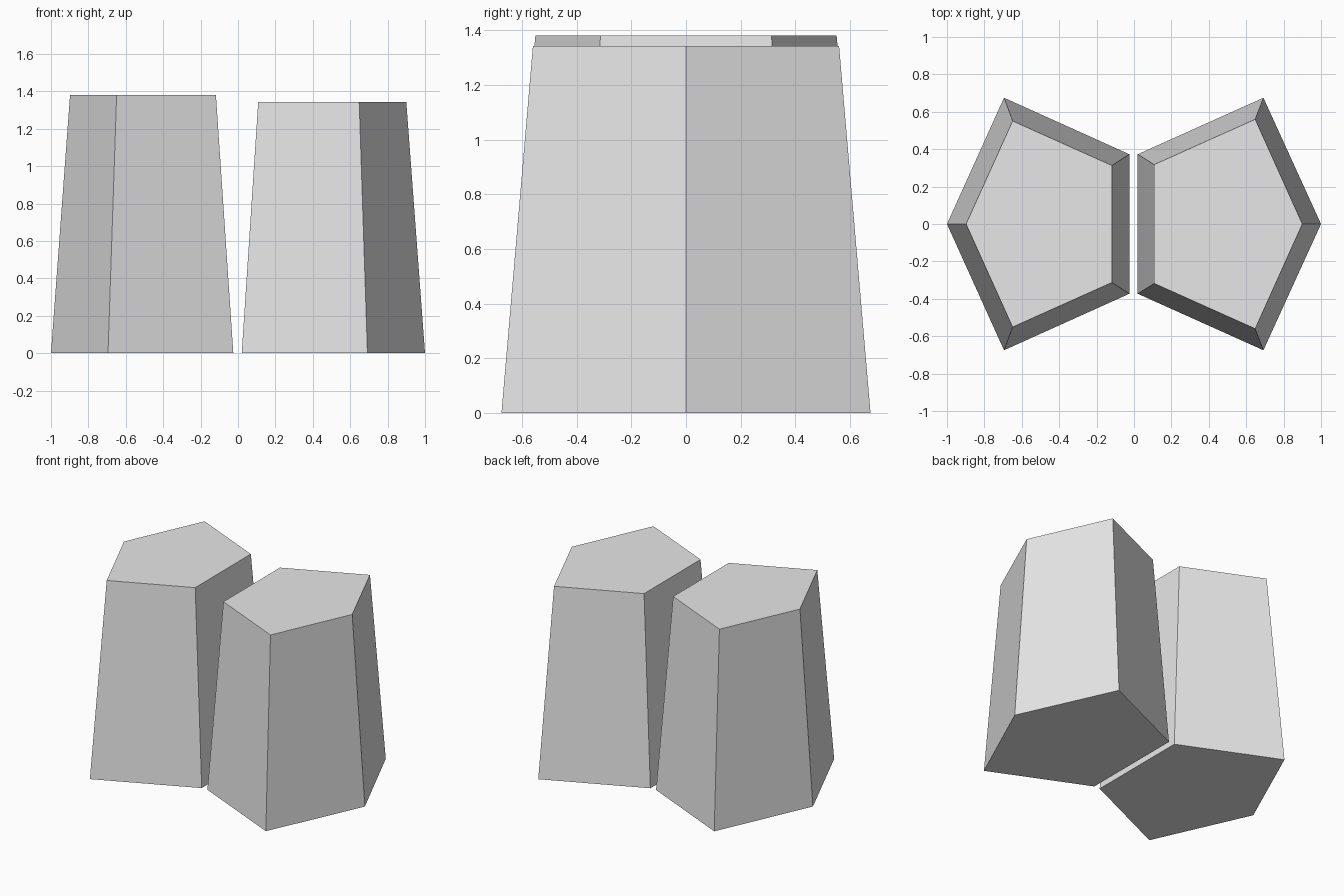
import bpy
import bmesh

cube = bpy.data.objects.get("Cube")
if cube:
    bpy.data.objects.remove(cube, do_unlink=True)

# One plain stone grey
GREY = (0.8, 0.8, 0.8, 1.0)
stone = bpy.data.materials.new("stone_grey")
stone.use_nodes = True
stone.diffuse_color = GREY
stone.node_tree.nodes["Principled BSDF"].inputs["Base Color"].default_value = GREY


def pentagon(side, tip, shoulder, inner):
    """Outline symmetric in y; side is -1 or +1 along x."""
    (sx, sy), (ix, iy) = shoulder, inner
    half = [(tip, 0), (sx, sy), (ix, iy), (ix, -iy), (sx, -sy)]
    return [(side * x, y) for x, y in half]


def column(name, base, top, height):
    """Tapered column between two outlines."""
    bm = bmesh.new()
    low = [bm.verts.new((x, y, 0)) for x, y in base]
    high = [bm.verts.new((x, y, height)) for x, y in top]
    bm.faces.new(low)
    bm.faces.new(high)
    n = len(low)
    for i in range(n):
        j = (i + 1) % n
        bm.faces.new((low[i], low[j], high[j], high[i]))
    bmesh.ops.recalc_face_normals(bm, faces=bm.faces)
    mesh = bpy.data.meshes.new(name)
    bm.to_mesh(mesh)
    bm.free()
    mesh.materials.append(stone)
    obj = bpy.data.objects.new(name, mesh)
    bpy.context.collection.objects.link(obj)
    return obj


# Taller column on the model's right
column("right_stone_column",
       pentagon(-1, 1.0, (0.695, 0.675), (0.025, 0.373)),
       pentagon(-1, 0.898, (0.649, 0.551), (0.118, 0.313)), 1.38)

# Shorter column on the model's left
column("left_stone_column",
       pentagon(1, 1.0, (0.692, 0.675), (0.02, 0.373)),
       pentagon(1, 0.9, (0.648, 0.56), (0.108, 0.318)), 1.342)
